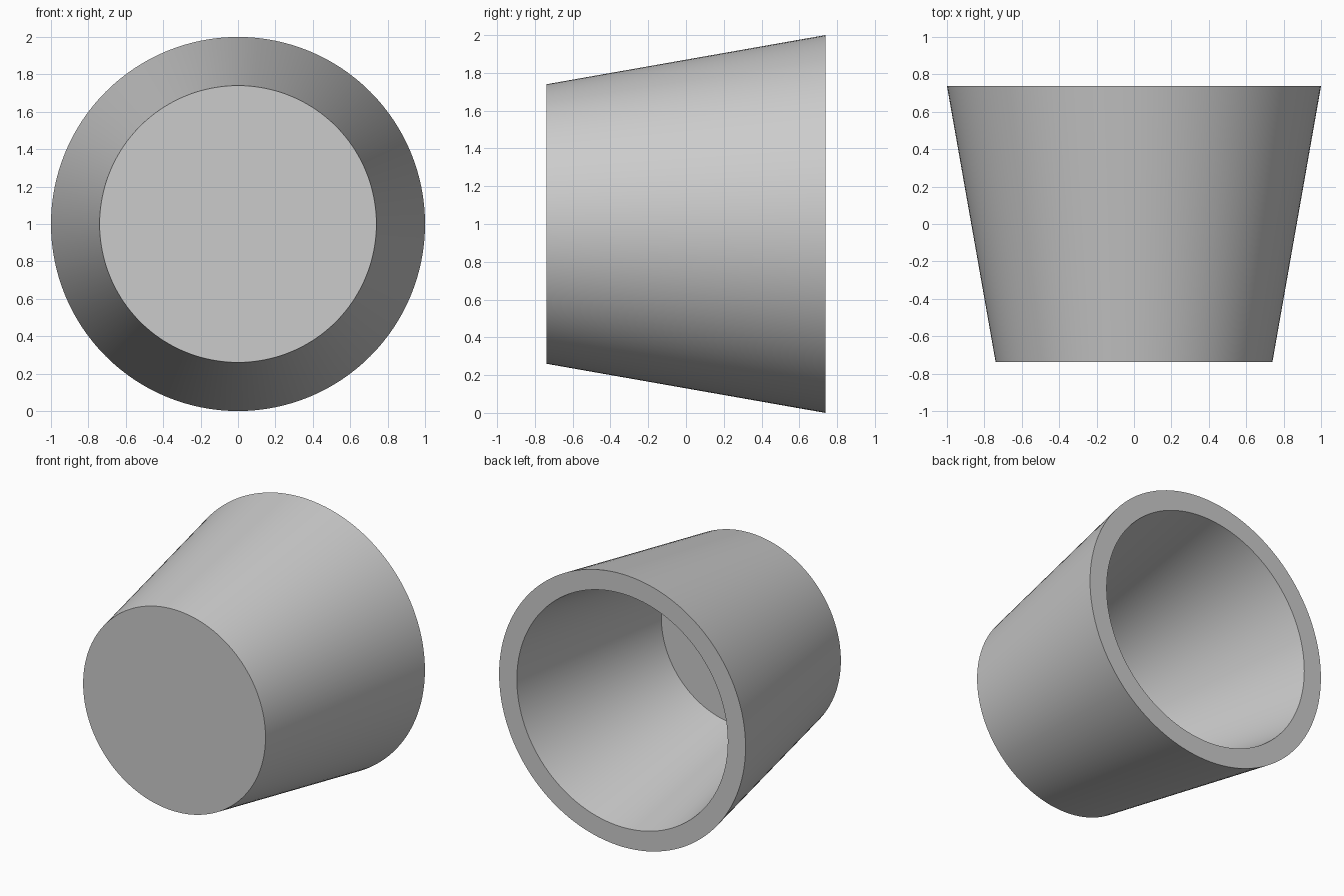
import bpy
import bmesh
import math
from mathutils import Matrix

SEGMENTS = 128
HALF_DEPTH = 0.738

cube = bpy.data.objects.get("Cube")
if cube:
    bpy.data.objects.remove(cube, do_unlink=True)

# One plain grey for the whole cup
grey = bpy.data.materials.new("plain_grey")
grey.use_nodes = True
colour = (0.6, 0.6, 0.6, 1.0)
grey.diffuse_color = colour
grey.node_tree.nodes["Principled BSDF"].inputs["Base Color"].default_value = colour

# Wall profile as (radius, y): closed end, outer wall, rim, inner wall, inner floor
profile = [
    (0, -HALF_DEPTH),
    (0.74, -HALF_DEPTH),
    (1, HALF_DEPTH),
    (0.856, HALF_DEPTH),
    (0.62, -0.6),
    (0, -0.6),
]

# Revolve the profile around the y axis
bm = bmesh.new()
verts = [bm.verts.new((r, y, 0)) for r, y in profile]
edges = [bm.edges.new(pair) for pair in zip(verts, verts[1:])]
bmesh.ops.spin(bm, geom=verts + edges, cent=(0, 0, 0), axis=(0, 1, 0),
               angle=math.tau, steps=SEGMENTS, use_merge=True)
bmesh.ops.remove_doubles(bm, verts=bm.verts, dist=0.0001)
bmesh.ops.recalc_face_normals(bm, faces=bm.faces)
bmesh.ops.transform(bm, matrix=Matrix.Translation((0, 0, 1)), verts=bm.verts)

mesh = bpy.data.meshes.new("tapered_cup")
bm.to_mesh(mesh)
bm.free()
mesh.materials.append(grey)
cup = bpy.data.objects.new("tapered_cup", mesh)
bpy.context.collection.objects.link(cup)

# Smooth walls with crisp rim and floor edges
bpy.ops.object.select_all(action="DESELECT")
cup.select_set(True)
bpy.context.view_layer.objects.active = cup
bpy.ops.object.shade_smooth_by_angle(angle=math.radians(30))
